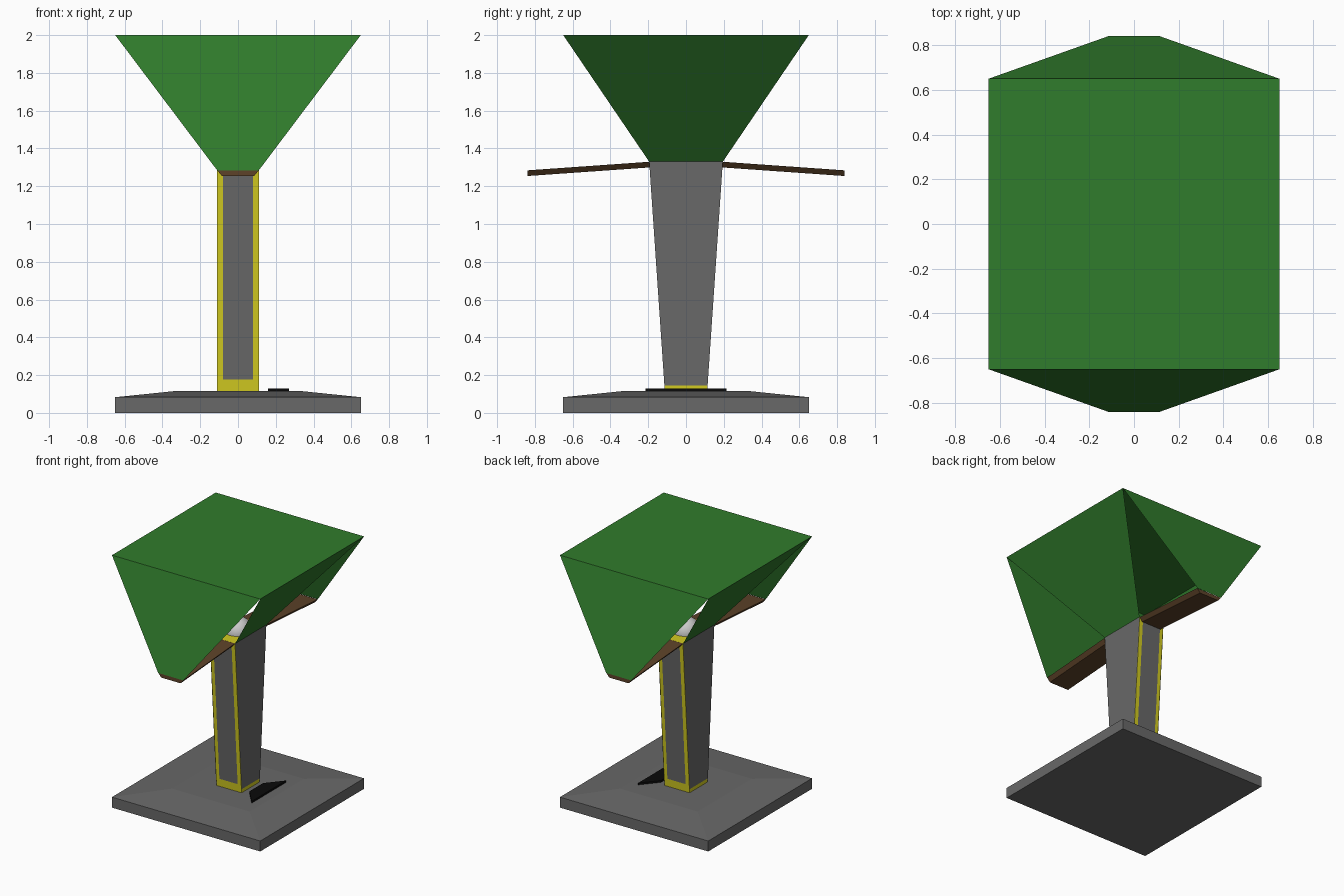
import bpy, bmesh
from mathutils import Vector

if "Cube" in bpy.data.objects:
    bpy.data.objects.remove(bpy.data.objects["Cube"])


def material(name, rgb):
    m = bpy.data.materials.new(name)
    m.diffuse_color = (*rgb, 1)
    m.use_nodes = True
    m.node_tree.nodes["Principled BSDF"].inputs["Base Color"].default_value = m.diffuse_color
    return m


GREEN = material("green", (0.03, 0.2, 0.025))
GREY = material("dark_grey", (0.14, 0.14, 0.14))
YELLOW = material("yellow", (0.65, 0.6, 0.015))
BROWN = material("brown", (0.11, 0.055, 0.022))
BLACK = material("black", (0.003, 0.003, 0.003))


def finish(name, bm, mat):
    me = bpy.data.meshes.new(name)
    bm.to_mesh(me)
    bm.free()
    ob = bpy.data.objects.new(name, me)
    bpy.context.collection.objects.link(ob)
    if mat:
        me.materials.append(mat)
    return ob


def loft(name, rings, mat):
    """Closed solid through matching rings of points."""
    bm = bmesh.new()
    rows = [[bm.verts.new(p) for p in ring] for ring in rings]
    n = len(rows[0])
    for a, b in zip(rows, rows[1:]):
        for i in range(n):
            j = (i + 1) % n
            bm.faces.new((a[i], a[j], b[j], b[i]))
    bm.faces.new(rows[0])
    bm.faces.new(rows[-1])
    bmesh.ops.recalc_face_normals(bm, faces=bm.faces)
    return finish(name, bm, mat)


def sheet(name, pts, mat, outward):
    """Single flat face, turned to face outward."""
    bm = bmesh.new()
    f = bm.faces.new([bm.verts.new(p) for p in pts])
    f.normal_update()
    if f.normal.dot(Vector(outward)) < 0:
        f.normal_flip()
    return finish(name, bm, mat)


def rect(x, y, z):
    return [(-x, -y, z), (x, -y, z), (x, y, z), (-x, y, z)]


# Foot slab with a gently sloped top
loft("base", [rect(.65, .65, 0), rect(.65, .65, .083), rect(.34, .34, .115)], GREY)

# Black wedge plate beside the post
outline = [(.16, -.085), (.27, -.215), (.27, .215), (.16, .085)]
loft("side_plate", [[(x, y, z) for x, y in outline] for z in (.11, .13)], BLACK)

# Post, widening upward in y, with its yellow trim showing around grey panels
POST_X, Z0, Z1 = .11, .11, 1.33
half_y = lambda z: .112 + (.195 - .112) * (z - Z0) / (Z1 - Z0)
loft("post", [rect(POST_X, half_y(Z0), Z0), rect(POST_X, half_y(Z1), Z1)], YELLOW)
for s, tag in ((-1, "front"), (1, "back")):
    lo, hi = half_y(.178) + .002, half_y(1.31) + .002
    sheet(tag + "_panel", [(-.08, s * lo, .178), (.08, s * lo, .178),
                           (.08, s * hi, 1.31), (-.08, s * hi, 1.31)], GREY, (0, s, 0))
for s, tag in ((-1, "left"), (1, "right")):
    x, lo, hi = s * (POST_X + .002), half_y(.145), half_y(Z1)
    sheet(tag + "_panel", [(x, -lo, .145), (x, lo, .145), (x, hi, Z1), (x, -hi, Z1)],
          GREY, (s, 0, 0))

# Brown arms reaching out and slightly down
for s, tag in ((-1, "front"), (1, "back")):
    loft(tag + "_arm", [[(-.11, s * y, z), (.11, s * y, z),
                         (.085, s * y, z - .03), (-.085, s * y, z - .03)]
                        for y, z in ((.185, 1.33), (.84, 1.284))], BROWN)

# Canopy: flat top and four tapering sheets, open at the corners
R, TOP = .65, 2.0
sheet("canopy_top", rect(R, R, TOP), GREEN, (0, 0, 1))
for s, tag in ((-1, "front"), (1, "back")):
    sheet("canopy_" + tag, [(-R, s * R, TOP), (R, s * R, TOP),
                            (.11, s * .842, 1.284), (-.11, s * .842, 1.284)], GREEN, (0, s, 0))
for s, tag in ((-1, "left"), (1, "right")):
    sheet("canopy_" + tag, [(s * R, -R, TOP), (s * R, R, TOP),
                            (s * .112, .195, Z1), (s * .112, -.195, Z1)], GREEN, (s, 0, 0))

# Small rounded dome inside the canopy
bm = bmesh.new()
bmesh.ops.create_uvsphere(bm, u_segments=24, v_segments=12, radius=.105)
dome = finish("dome", bm, None)
dome.location = (0, 0, Z1)
for p in dome.data.polygons:
    p.use_smooth = True
